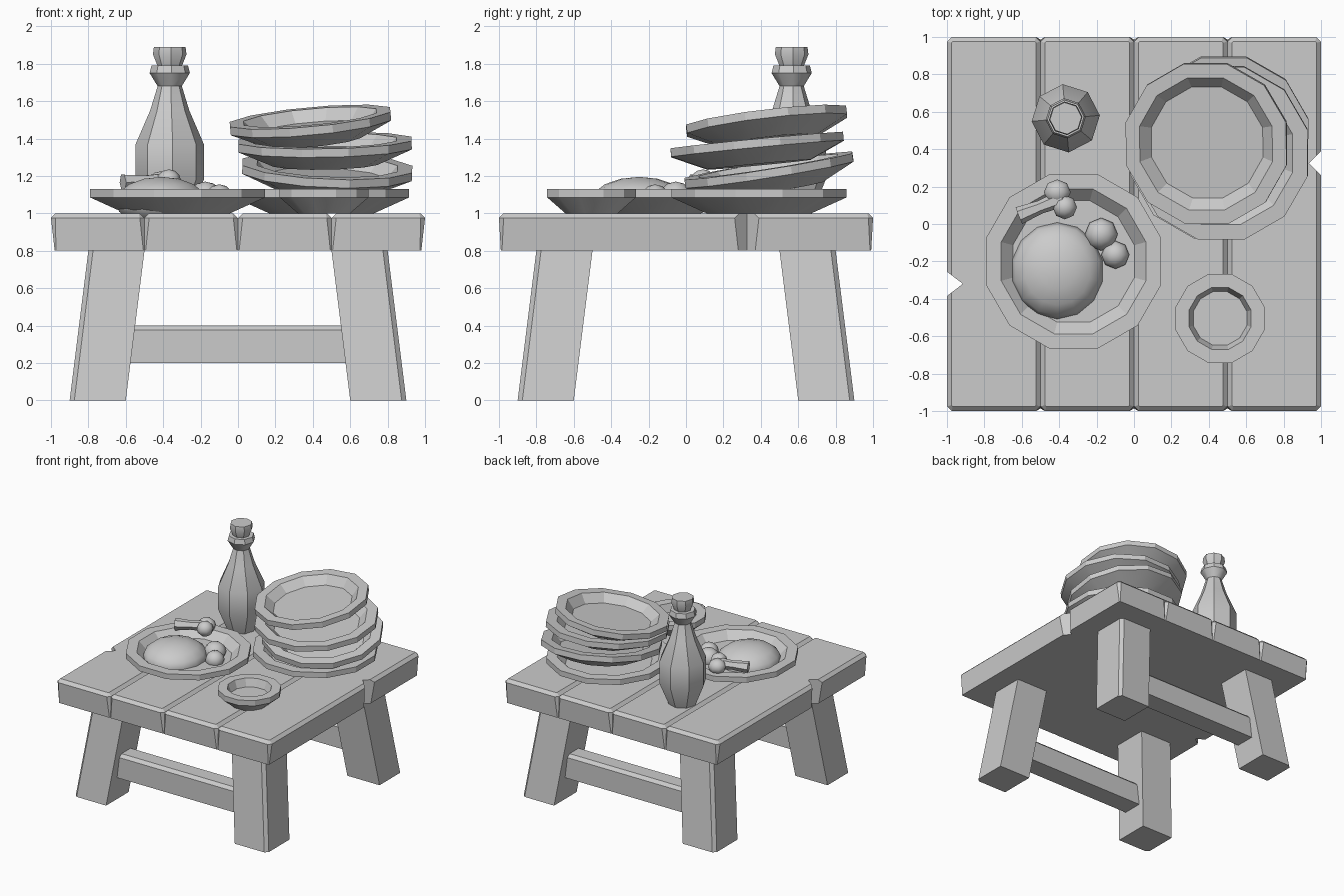
import bpy, bmesh, math
from mathutils import Vector, Euler

if "Cube" in bpy.data.objects:
    bpy.data.objects.remove(bpy.data.objects["Cube"])


def finish(name, bm, smooth=None):
    bmesh.ops.recalc_face_normals(bm, faces=bm.faces)
    me = bpy.data.meshes.new(name)
    bm.to_mesh(me)
    bm.free()
    ob = bpy.data.objects.new(name, me)
    bpy.context.collection.objects.link(ob)
    if smooth:
        bpy.ops.object.select_all(action='DESELECT')
        ob.select_set(True)
        bpy.context.view_layer.objects.active = ob
        bpy.ops.object.shade_smooth_by_angle(angle=math.radians(smooth))
    return ob


def loft(name, rings, smooth=None):
    """Skin a stack of equal-length point rings and cap both ends."""
    bm = bmesh.new()
    loops = [[bm.verts.new(p) for p in ring] for ring in rings]
    n = len(loops[0])
    for a, b in zip(loops, loops[1:]):
        for i in range(n):
            j = (i + 1) % n
            bm.faces.new((a[i], a[j], b[j], b[i]))
    bm.faces.new(loops[0][::-1])
    bm.faces.new(loops[-1])
    return finish(name, bm, smooth)


def octagon(x0, x1, y0, y1, z, c):
    """Rectangle with its four corners cut by c."""
    return [(x0 + c, y0, z), (x1 - c, y0, z), (x1, y0 + c, z), (x1, y1 - c, z),
            (x1 - c, y1, z), (x0 + c, y1, z), (x0, y1 - c, z), (x0, y0 + c, z)]


def lathe(name, profile, sides, offset=0.0, smooth=30):
    ang = [offset + 2 * math.pi * i / sides for i in range(sides)]
    return loft(name, [[(r * math.cos(a), r * math.sin(a), z) for a in ang]
                       for r, z in profile], smooth)


def ball(name, loc, size, seg=8, rings=6, smooth=50):
    bm = bmesh.new()
    bmesh.ops.create_uvsphere(bm, u_segments=seg, v_segments=rings, radius=1)
    for v in bm.verts:
        v.co = Vector(loc) + Vector([a * b for a, b in zip(v.co, size)])
    return finish(name, bm, smooth)


# table top: four bevelled planks
planks = []
for i in range(4):
    x0, x1, b = -1 + i * 0.5, -0.5 + i * 0.5, 0.025
    lo = x0 + (0.02 if i == 0 else 0)
    hi = x1 - (0.02 if i == 3 else 0)
    planks.append(loft(f"plank_{i + 1}", [
        octagon(lo, hi, -0.99, 0.99, 0.8, 0.006),
        octagon(x0, x1, -1, 1, 0.975, b),
        octagon(x0 + b, x1 - b, -1 + b, 1 - b, 1.0, 0.006)]))

# V-shaped nicks in the outer planks
for plank, s, y, d in ((planks[0], -1, -0.32, 0.085), (planks[3], 1, 0.325, 0.065)):
    tri = [(s * (1 - d), y), (s * 1.1, y - 0.065 * (d + 0.1) / d),
           (s * 1.1, y + 0.065 * (d + 0.1) / d)]
    cutter = loft("nick_cutter", [[(px, py, z) for px, py in tri] for z in (0.7, 1.1)])
    cutter.hide_render = True
    cutter.hide_set(True)
    mod = plank.modifiers.new("nick", 'BOOLEAN')
    mod.operation, mod.solver, mod.object = 'DIFFERENCE', 'EXACT', cutter

# splayed legs with a chamfered outer corner
for sx, nx in ((-1, "left"), (1, "right")):
    for sy, ny in ((-1, "front"), (1, "back")):
        rings = []
        for z, a in ((0, 0.6), (0.8, 0.5)):
            o, c = a + 0.3, 0.025
            rings.append([(sx * x, sy * y, z) for x, y in
                          ((a, a), (o, a), (o, o - c), (o - c, o), (a, o))])
        loft(f"{ny}_{nx}_leg", rings)

# front and back stretchers
for s, n in ((-1, "front"), (1, "back")):
    section = [(0.62, 0.2), (0.79, 0.2), (0.79, 0.375), (0.765, 0.4), (0.645, 0.4), (0.62, 0.375)]
    loft(f"{n}_stretcher", [[(x, s * y, z) for y, z in section] for x in (-0.62, 0.62)])

# plates: apothem profile turned with 12 sides
PLATE = [(0.28, 0), (0.468, 0.085), (0.468, 0.13), (0.387, 0.13), (0.325, 0.065)]
DISH = [(0.14, 0), (0.237, 0.085), (0.237, 0.13), (0.166, 0.13), (0.143, 0.065)]


def plate(name, profile, rim, tilt_x=0.0, tilt_y=0.0, scale=1.0, spin=0.0):
    """rim = centre of the rim plane; tilts raise the +x / +y side (degrees)."""
    k = scale / math.cos(math.pi / 12)
    ob = lathe(name, [(r * k, z - 0.13) for r, z in profile], 12,
               math.radians(15 + spin), 20)
    ob.location = rim
    ob.rotation_euler = Euler((math.radians(tilt_y), math.radians(-tilt_x), 0))
    return ob


plate("serving_plate", PLATE, (-0.323, -0.2, 1.13))
plate("small_dish", DISH, (0.46, -0.505, 1.13))
plate("stack_plate_1", PLATE, (0.447, 0.39, 1.13))
plate("stack_plate_2", PLATE, (0.478, 0.44, 1.255), -2.5, 9.0, 0.97)
plate("stack_plate_3", PLATE, (0.465, 0.378, 1.39), 1.0, 5.5, 0.99)
plate("stack_plate_4", PLATE, (0.385, 0.428, 1.515), 5.3, 6.8, 0.92)

# bottle
bottle = lathe("bottle", [
    (0.11, 1.0), (0.183, 1.18), (0.183, 1.37), (0.105, 1.55), (0.065, 1.68),
    (0.108, 1.75), (0.098, 1.79), (0.066, 1.79), (0.09, 1.85), (0.085, 1.89)],
    8, math.radians(5), 40)
bottle.location = (-0.365, 0.565, 0)

# food: roast mound, two round vegetables, bone
ball("roast", (-0.41, -0.25, 1.06), (0.25, 0.26, 0.135), 14, 8)
ball("vegetable_large", (-0.175, -0.055, 1.09), (0.088, 0.088, 0.08))
ball("vegetable_small", (-0.1, -0.165, 1.085), (0.075, 0.075, 0.07))
ball("bone_knob_back", (-0.41, 0.17, 1.165), (0.072, 0.068, 0.06))
ball("bone_knob_front", (-0.37, 0.09, 1.175), (0.065, 0.065, 0.06))
shaft = lathe("bone_shaft", [(0.048, 0), (0.036, 0.12), (0.045, 0.25)], 6)
start, end = Vector((-0.615, 0.045, 1.165)), Vector((-0.39, 0.135, 1.175))
shaft.location = start
shaft.rotation_euler = (end - start).to_track_quat('Z', 'Y').to_euler()
